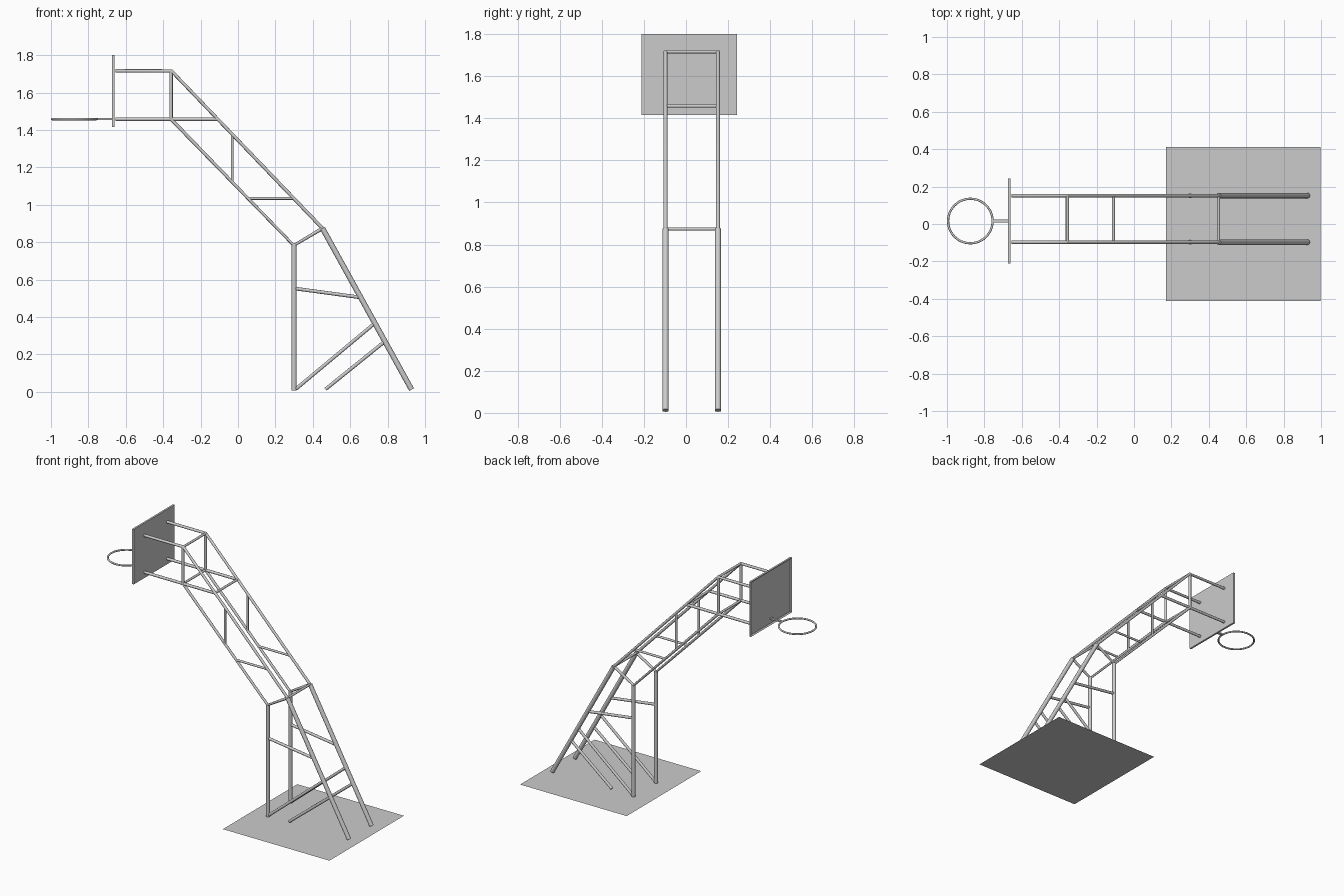
import bpy, bmesh, math

if "Cube" in bpy.data.objects:
    bpy.data.objects.remove(bpy.data.objects["Cube"])

SIDES = {"near": -0.097, "far": 0.152}   # y of the two side frames


def tube(name, pts, r, cyclic=False):
    """Round mitred pipe along a list of points."""
    cu = bpy.data.curves.new(name, 'CURVE')
    cu.dimensions = '3D'
    cu.bevel_depth = r
    cu.bevel_resolution = 4
    cu.use_fill_caps = True
    sp = cu.splines.new('POLY')
    sp.points.add(len(pts) - 1)
    for p, co in zip(sp.points, pts):
        p.co = (*co, 1)
    sp.use_cyclic_u = cyclic
    ob = bpy.data.objects.new(name, cu)
    bpy.context.collection.objects.link(ob)
    bpy.ops.object.select_all(action='DESELECT')
    ob.select_set(True)
    bpy.context.view_layer.objects.active = ob
    bpy.ops.object.convert(target='MESH')
    bpy.ops.object.shade_smooth_by_angle(angle=math.radians(40))
    return bpy.context.object


def box(name, lo, hi):
    bm = bmesh.new()
    bmesh.ops.create_cube(bm, size=1)
    for v in bm.verts:
        v.co = [(a + b) / 2 + c * (b - a) for a, b, c in zip(lo, hi, v.co)]
    me = bpy.data.meshes.new(name)
    bm.to_mesh(me)
    bm.free()
    ob = bpy.data.objects.new(name, me)
    bpy.context.collection.objects.link(ob)
    return ob


# side frames: (name, radius, xz path)
T = 0.0095
bars = [
    ("front_leg", 0.0135, [(0.30, 0.006), (0.30, 0.785)]),
    ("rear_leg", 0.0145, [(0.928, 0.012), (0.452, 0.874)]),
    ("upper_boom", T, [(0.452, 0.874), (-0.356, 1.716), (-0.655, 1.716)]),
    ("lower_boom", T, [(0.452, 0.874), (0.298, 0.783), (-0.358, 1.458)]),
    ("lower_arm", T, [(-0.108, 1.458), (-0.655, 1.458)]),
    ("head_post", T, [(-0.358, 1.458), (-0.358, 1.716)]),
    ("boom_post", 0.0075, [(-0.031, 1.118), (-0.031, 1.382)]),
    ("boom_strut", 0.0075, [(0.052, 1.034), (0.30, 1.034)]),
    ("leg_strut", T, [(0.30, 0.553), (0.655, 0.505)]),
    ("long_brace", T, [(0.31, 0.016), (0.73, 0.366)]),
    ("short_brace", T, [(0.468, 0.014), (0.783, 0.268)]),
]
for side, y in SIDES.items():
    for name, r, path in bars:
        tube(f"{name}_{side}", [(x, y, z) for x, z in path], r)

# cross bars joining both frames
for i, (x, z) in enumerate([(-0.356, 1.716), (-0.358, 1.458),
                            (-0.11, 1.458), (0.452, 0.874)]):
    tube(f"cross_bar_{i + 1}", [(x, y, z) for y in SIDES.values()], 0.008)

# backboard with a shallow recess on the hoop side
board = box("backboard", (-0.673, -0.211, 1.415), (-0.66, 0.242, 1.80))
bm = bmesh.new()
bm.from_mesh(board.data)
bm.normal_update()
face = [f for f in bm.faces if f.normal.x < -0.9]
bmesh.ops.inset_region(bm, faces=face, thickness=0.013)
for v in face[0].verts:
    v.co.x += 0.007
bm.to_mesh(board.data)
bm.free()

# hoop and its bracket
N = 48
tube("hoop", [(-0.875 + 0.119 * math.cos(2 * math.pi * i / N),
               0.016 + 0.119 * math.sin(2 * math.pi * i / N), 1.458)
              for i in range(N)], 0.006, True)
box("hoop_bracket", (-0.756, 0.008, 1.453), (-0.662, 0.024, 1.463))

# flat base sheet
me = bpy.data.meshes.new("base_sheet")
me.from_pydata([(0.171, -0.412, 0), (0.997, -0.412, 0),
                (0.997, 0.412, 0), (0.171, 0.412, 0)], [], [(0, 1, 2, 3)])
base = bpy.data.objects.new("base_sheet", me)
bpy.context.collection.objects.link(base)
